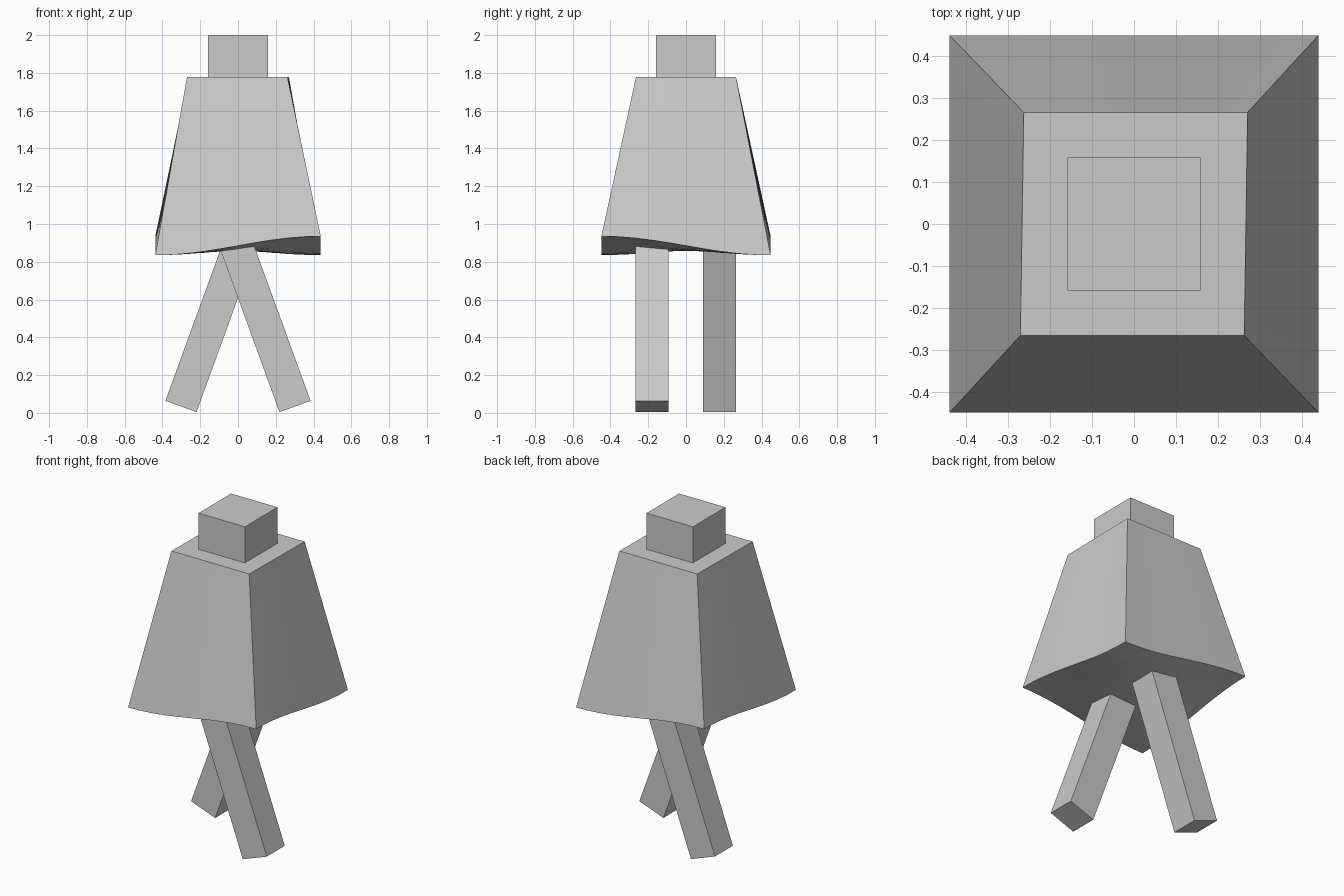
import bpy, bmesh
from math import sin, cos, pi, radians
from mathutils import Matrix, Vector

default = bpy.data.objects.get("Cube")
if default:
    bpy.data.objects.remove(default, do_unlink=True)

grey = bpy.data.materials.new("plain grey")
grey.use_nodes = True
grey.diffuse_color = (0.6, 0.6, 0.6, 1)
grey.node_tree.nodes["Principled BSDF"].inputs["Base Color"].default_value = (0.6, 0.6, 0.6, 1)


def finish(name, bm):
    bmesh.ops.recalc_face_normals(bm, faces=bm.faces)
    mesh = bpy.data.meshes.new(name)
    bm.to_mesh(mesh)
    bm.free()
    mesh.materials.append(grey)
    obj = bpy.data.objects.new(name, mesh)
    bpy.context.collection.objects.link(obj)
    return obj


def box(name, size, centre, tilt=0):
    bm = bmesh.new()
    place = (Matrix.Translation(centre) @ Matrix.Rotation(tilt, 4, 'Y')
             @ Matrix.Diagonal(Vector(size).to_4d()))
    bmesh.ops.create_cube(bm, size=1, matrix=place)
    return finish(name, bm)


# Head
box("head", (0.317, 0.317, 0.24), (0, 0, 1.88))

# Cloak: tapered block with upright strips and a wavy saddle-shaped hem
bm = bmesh.new()
bmesh.ops.create_cube(bm, size=2)
level = [e for e in bm.edges if abs(e.verts[0].co.z - e.verts[1].co.z) < 0.1]
bmesh.ops.subdivide_edges(bm, edges=level, cuts=9, use_grid_fill=True)
for v in bm.verts:
    u, w, z = v.co
    if z > 0:
        v.co = (0.266 * u + 0.004 * w, 0.265 * w, 1.777)
    else:
        wave = 0.05 * sin(u * pi / 2) * sin(w * pi / 2)
        sag = 0.028 * cos(u * pi / 2) * cos(w * pi / 2)
        v.co = (0.438 * u, 0.448 * w, 0.885 - wave - sag)
finish("cloak", bm)

# Crossed legs: each leans outward to its own side
length, lean = 1.0, radians(20)
for name, side, y in (("front_leg", 1, -0.18), ("back_leg", -1, 0.178)):
    x = side * (0.302 - sin(lean) * length / 2)
    z = 0.034 + cos(lean) * length / 2
    box(name, (0.175, 0.175, length), (x, y, z), -side * lean)
